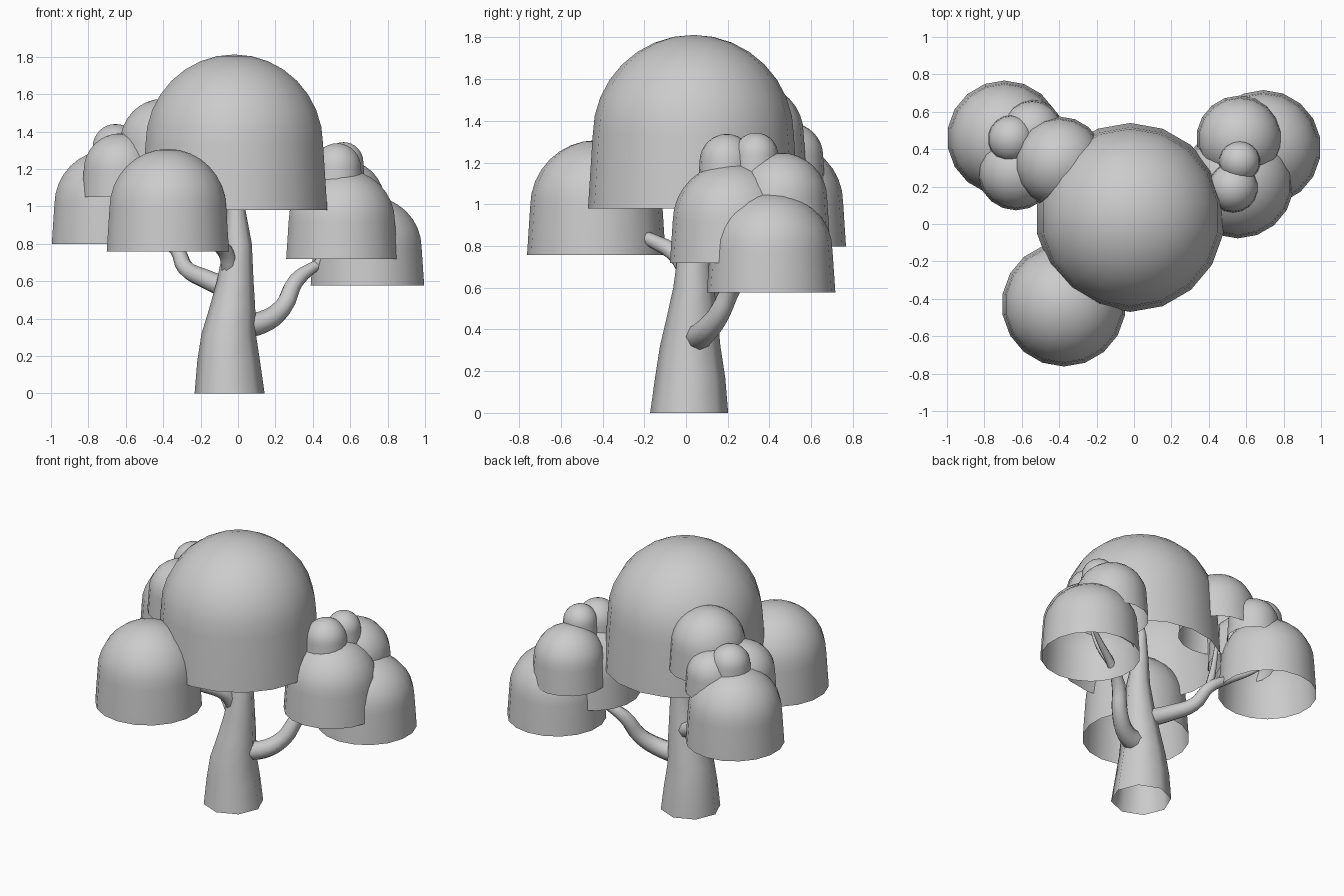
import bpy, bmesh
from math import sin, cos, pi

if "Cube" in bpy.data.objects:
    bpy.data.objects.remove(bpy.data.objects["Cube"])


def loft(name, rings, sides, tip=None, start=0.0):
    """Skin horizontal rings (x, y, z, radius); open bottom, optional pointed top."""
    bm = bmesh.new()
    loops = [[bm.verts.new((x + r * cos(start + 2 * pi * i / sides),
                            y + r * sin(start + 2 * pi * i / sides), z))
              for i in range(sides)] for x, y, z, r in rings]
    for a, b in zip(loops, loops[1:]):
        for i in range(sides):
            j = (i + 1) % sides
            bm.faces.new((a[i], a[j], b[j], b[i]))
    if tip:
        t = bm.verts.new(tip)
        for i in range(sides):
            bm.faces.new((loops[-1][i], loops[-1][(i + 1) % sides], t))
    mesh = bpy.data.meshes.new(name)
    bm.to_mesh(mesh)
    bm.free()
    mesh.shade_smooth()
    obj = bpy.data.objects.new(name, mesh)
    bpy.context.collection.objects.link(obj)
    return obj


def dome(name, x, y, r, bottom, top):
    """Foliage shell: flared skirt below a hemisphere, open underneath."""
    h = (top - bottom) * 0.58
    eq = top - h
    rings = [(x, y, bottom, r)]
    n = 8
    for k in range(n):
        a = k / n * pi / 2
        rings.append((x, y, eq + h * sin(a), 0.955 * r * cos(a)))
    loft(name, rings, 18, (x, y, top), pi / 2)


def branch(name, points):
    """Tapered round limb through (x, y, z, radius) points."""
    cu = bpy.data.curves.new(name, 'CURVE')
    cu.dimensions = '3D'
    cu.bevel_depth = 1.0
    cu.bevel_resolution = 2
    cu.resolution_u = 4
    cu.use_fill_caps = True
    sp = cu.splines.new('BEZIER')
    sp.bezier_points.add(len(points) - 1)
    for p, (x, y, z, r) in zip(sp.bezier_points, points):
        p.co = (x, y, z)
        p.radius = r
        p.handle_left_type = p.handle_right_type = 'AUTO'
    obj = bpy.data.objects.new(name, cu)
    bpy.context.collection.objects.link(obj)
    bpy.ops.object.select_all(action='DESELECT')
    obj.select_set(True)
    bpy.context.view_layer.objects.active = obj
    bpy.ops.object.convert(target='MESH')
    bpy.context.object.data.shade_smooth()


# Trunk, hollow underneath, running up into the crown
loft("trunk", [(-.045, .015, 0, .187), (-.05, .02, .17, .168),
               (-.05, .02, .32, .145), (-.03, .03, .46, .122),
               (-.015, .037, .6, .098), (0, .04, .8, .074),
               (-.01, .05, .98, .05), (-.02, .05, 1.15, .03)],
     8, (-.02, .05, 1.3))

# Limbs
branch("right_branch", [(0, .05, .36, .07), (.13, .08, .38, .06),
                        (.24, .15, .46, .052), (.31, .22, .6, .045),
                        (.42, .28, .685, .028), (.56, .34, .76, .02),
                        (.68, .4, .82, .01)])
branch("right_twig", [(.42, .28, .685, .025), (.5, .25, .8, .018), (.55, .23, .95, .008)])
branch("back_left_branch", [(-.03, .06, .55, .06), (-.17, .15, .61, .052),
                            (-.28, .25, .67, .045), (-.33, .33, .77, .038),
                            (-.45, .38, .85, .026), (-.57, .42, .92, .018),
                            (-.68, .46, 1.0, .008)])
branch("back_left_twig", [(-.33, .33, .77, .028), (-.37, .33, .95, .018),
                          (-.41, .33, 1.25, .008)])
branch("front_left_branch", [(-.04, .02, .66, .05), (-.07, -.05, .76, .042),
                             (-.15, -.15, .82, .035), (-.25, -.28, .88, .024),
                             (-.35, -.4, .98, .01)])

# Foliage: x, y, radius, bottom, top
crown = {
    "main_foliage": (-.02, .035, .505, .98, 1.812),
    "front_left_foliage": (-.375, -.43, .332, .758, 1.307),
    "back_left_foliage_large": (-.693, .46, .307, .798, 1.3),
    "back_left_foliage_inner": (-.40, .33, .245, 1.17, 1.575),
    "back_left_foliage_front": (-.63, .28, .207, 1.05, 1.39),
    "back_left_foliage_top": (-.655, .455, .13, 1.225, 1.44),
    "back_left_foliage_rear": (-.545, .50, .165, 1.117, 1.39),
    "right_foliage_outer": (.692, .408, .308, .578, 1.057),
    "right_foliage_front": (.555, .225, .302, .718, 1.2),
    "right_foliage_rear": (.565, .455, .232, .87, 1.247),
    "right_foliage_top_front": (.53, .195, .136, 1.11, 1.337),
    "right_foliage_top_rear": (.565, .335, .112, 1.157, 1.343),
}
for name, spec in crown.items():
    dome(name, *spec)
